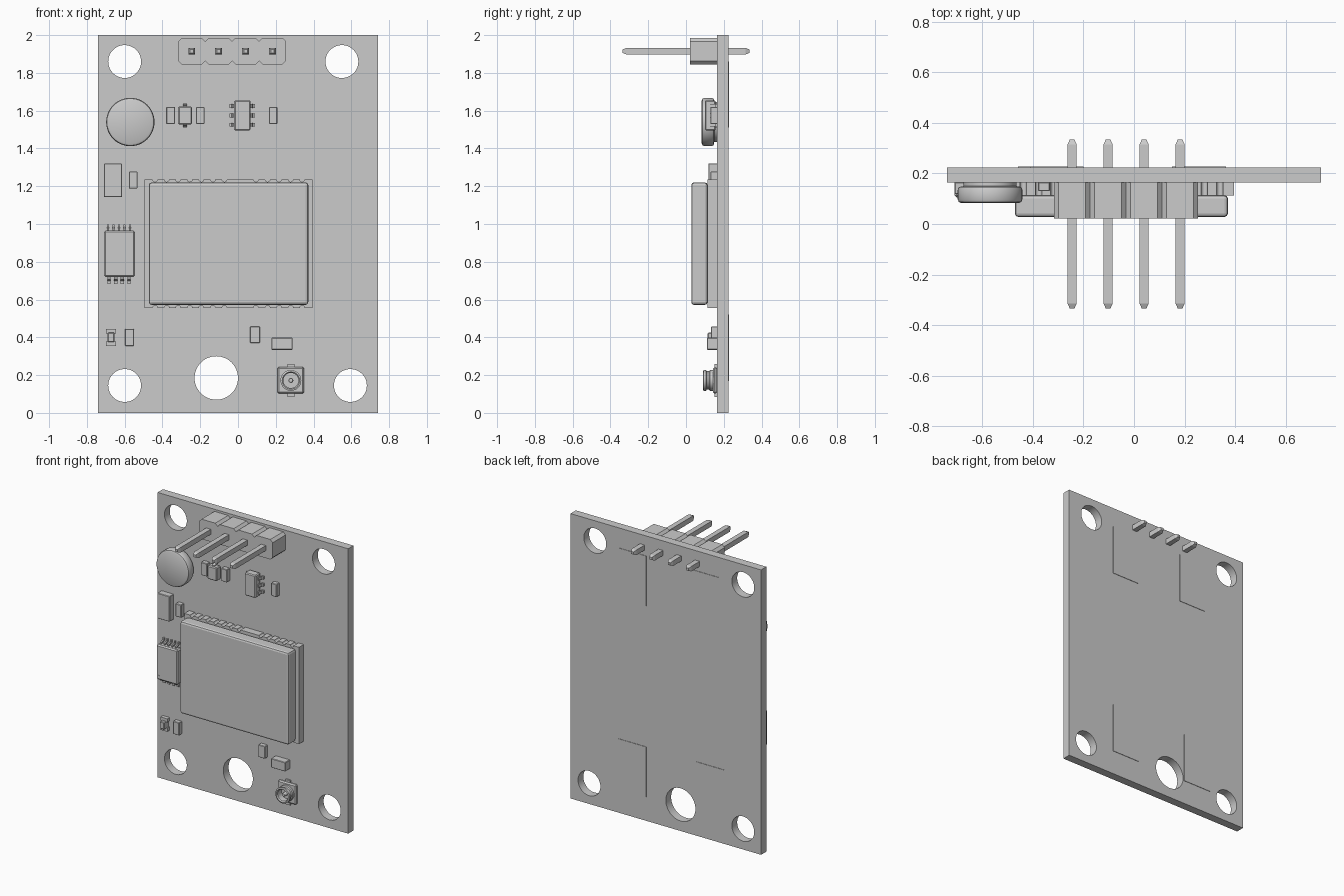
import bpy, bmesh, math
from mathutils import Vector

if "Cube" in bpy.data.objects:
    bpy.data.objects.remove(bpy.data.objects["Cube"])

FACE = 0.166   # front surface of the board (parts sink slightly into it)


def finish(name, bm, smooth=False, bevel=0, segments=1):
    bmesh.ops.remove_doubles(bm, verts=bm.verts, dist=1e-5)
    bmesh.ops.recalc_face_normals(bm, faces=bm.faces)
    me = bpy.data.meshes.new(name)
    bm.to_mesh(me)
    bm.free()
    ob = bpy.data.objects.new(name, me)
    bpy.context.collection.objects.link(ob)
    if bevel:
        mod = ob.modifiers.new("edges", 'BEVEL')
        mod.width, mod.segments = bevel, segments
    if smooth:
        bpy.ops.object.select_all(action='DESELECT')
        ob.select_set(True)
        bpy.context.view_layer.objects.active = ob
        bpy.ops.object.shade_smooth_by_angle(angle=math.radians(35))
    return ob


def add_prism(bm, pts, offset):
    """Extrude a closed 3D outline along an offset vector."""
    f = bm.faces.new([bm.verts.new(p) for p in pts])
    bm.faces.new([bm.verts.new(v.co.copy()) for v in f.verts][::-1])
    geo = bmesh.ops.extrude_face_region(bm, geom=[f])["geom"]
    bmesh.ops.translate(bm, vec=offset, verts=[g for g in geo if isinstance(g, bmesh.types.BMVert)])
    bm.faces.remove(f) if f.is_valid else None


def add_box(bm, x0, x1, y0, y1, z0, z1):
    add_prism(bm, [(x0, y0, z0), (x1, y0, z0), (x1, y0, z1), (x0, y0, z1)], Vector((0, y1 - y0, 0)))


def box(name, x0, x1, y0, y1, z0, z1, bevel=0, segments=1):
    bm = bmesh.new()
    add_box(bm, x0, x1, y0, y1, z0, z1)
    return finish(name, bm, bevel=bevel, segments=segments)


def circle(x, z, r, n=48):
    return [(x + r * math.cos(2 * math.pi * i / n), z + r * math.sin(2 * math.pi * i / n)) for i in range(n)]


def plate(name, loops, y0, y1):
    """Flat sheet in xz from an outline plus optional hole loops."""
    cu = bpy.data.curves.new(name, 'CURVE')
    cu.dimensions, cu.fill_mode, cu.extrude = '2D', 'BOTH', (y1 - y0) / 2
    for loop in loops:
        sp = cu.splines.new('POLY')
        sp.points.add(len(loop) - 1)
        for p, (x, z) in zip(sp.points, loop):
            p.co = (x, z, 0, 1)
        sp.use_cyclic_u = True
    tmp = bpy.data.objects.new(name + "_outline", cu)
    bpy.context.collection.objects.link(tmp)
    me = bpy.data.meshes.new_from_object(tmp.evaluated_get(bpy.context.evaluated_depsgraph_get()))
    bpy.data.objects.remove(tmp)
    bm = bmesh.new()
    bm.from_mesh(me)
    bpy.data.meshes.remove(me)
    for v in bm.verts:
        v.co = (v.co.x, (y0 + y1) / 2 - v.co.z, v.co.y)
    return finish(name, bm, smooth=True)


def lathe(name, cx, cz, profile, n=48):
    """Revolve (radius, y) points about an axis running along y."""
    bm = bmesh.new()
    rings = [[bm.verts.new((x, y, z)) for x, z in circle(cx, cz, max(r, 1e-7), n)] for r, y in profile]
    for a, b in zip(rings, rings[1:]):
        for i in range(n):
            j = (i + 1) % n
            bm.faces.new((a[i], a[j], b[j], b[i]))
    bmesh.ops.dissolve_degenerate(bm, dist=1e-6, edges=bm.edges)
    return finish(name, bm, smooth=True)


def leads(name, spots, direction, width, reach):
    """Row of bent chip leads; spots are (x, z) where they leave the body."""
    d = Vector(direction)
    side = Vector((abs(d.z), 0, abs(d.x))) * width
    prof = [(-.2, .125), (.3, .125), (.6, .153), (1, .153), (1, FACE), (.4, FACE), (.15, .137), (-.2, .137)]
    bm = bmesh.new()
    for x, z in spots:
        add_prism(bm, [Vector((x, y, z)) + d * reach * t - side / 2 for t, y in prof], side)
    return finish(name, bm)


# Circuit board with mounting holes
holes = [(-.6, 1.86, .087), (.55, 1.86, .087), (-.6, .145, .087), (.595, .145, .087), (-.115, .185, .115)]
plate("circuit_board", [[(-.74, 0), (.74, 0), (.74, 2), (-.74, 2)]] + [circle(*h) for h in holes], .165, .224)

# Thin adhesive pads on the back
for i, (x0, x1, z0) in enumerate([(.15, .365, 1.51), (-.41, -.2, 1.51), (.15, .365, .17), (-.46, -.24, .17)]):
    box(f"back_pad_{i}", x0, x1, .222, .227, z0, z0 + .35)

# Radio module: substrate with edge notches, then metal shield
pitch, first = .0612, -.439
xs = [first + i * pitch for i in range(7)] + [.34 - i * pitch for i in range(4, -1, -1)]


def notched(z, inward):
    pts = []
    for x in xs:
        pts += [(x - .013 * math.cos(a), z + inward * .013 * math.sin(a))
                for a in [math.pi * k / 6 for k in range(7)]]
    return pts


outline = [(-.495, .556)] + notched(.556, 1) + [(.395, .556), (.395, 1.236)] + notched(1.236, -1)[::-1] + [(-.495, 1.236)]
plate("module_substrate", [outline], .113, FACE)
box("module_shield", -.472, .372, .028, .114, .572, 1.22, bevel=.014, segments=2)

# Pin header: four chamfered blocks and tapered square pins
hw, c, zc = .0713, .018, 1.915
bm = bmesh.new()
pins = bmesh.new()
for i in range(4):
    x = -.245 + i * .1425
    a, b = hw - c, .07
    pts = [(-a, -b), (a, -b), (hw, c - b), (hw, b - c), (a, b), (-a, b), (-hw, b - c), (-hw, c - b)]
    add_prism(bm, [(x + u, .022, zc + v) for u, v in pts], Vector((0, FACE - .022, 0)))
    rings = []
    for y, s in [(-.335, .009), (-.315, .018), (.315, .018), (.335, .009)]:
        rings.append([pins.verts.new((x + u * s, y, zc + v * s)) for u, v in [(-1, -1), (1, -1), (1, 1), (-1, 1)]])
    for p, q in zip(rings, rings[1:]):
        for k in range(4):
            pins.faces.new((p[k], p[(k + 1) % 4], q[(k + 1) % 4], q[k]))
    pins.faces.new(rings[0])
    pins.faces.new(rings[-1])
finish("header_block", bm)
finish("header_pins", pins)

# Coin cell
lathe("coin_cell", -.57, 1.54, [(0, .083), (.114, .083), (.124, .088), (.128, .097), (.128, .135), (.123, .146),
                                (.105, .15), (.105, FACE), (0, FACE)])

# Antenna socket: base, ring and centre pin
box("socket_base", .208, .35, .143, FACE, .102, .243, bevel=.008)
for z0, z1 in [(.085, .11), (.238, .258)]:
    box("socket_tab", .262, .298, .152, FACE, z0, z1)
lathe("socket_ring", .28, .172, [(0, .14), (.04, .14), (.04, .097), (.046, .09), (.055, .093), (.055, .105),
                                 (.049, .11), (.049, .122), (.055, .127), (.055, .15), (0, .15)], 32)
lathe("socket_pin", .28, .172, [(0, .102), (.01, .102), (.013, .108), (.013, .145), (0, .145)], 16)

# Memory chip with fine leads above and wider leads below
box("memory_chip", -.71, -.545, .105, .157, .72, .965, bevel=.008)
leads("memory_leads_top", [(-.688 + i * .029, .965) for i in range(5)], (0, 0, 1), .009, .032)
leads("memory_leads_bottom", [(-.683 + i * .0353, .72) for i in range(4)], (0, 0, -1), .018, .037)
lathe("memory_dot", -.69, .745, [(0, .104), (.008, .104), (.008, .108), (0, .108)], 16)

# Regulator with three leads per side
box("regulator", -.02, .066, .1, .157, 1.495, 1.655, bevel=.006)
for s, x in [(-1, -.02), (1, .066)]:
    leads("regulator_leads", [(x, z) for z in (1.525, 1.575, 1.625)], (s, 0, 0), .02, .024)

# Small diode with end leads
box("diode", -.317, -.243, .11, .157, 1.527, 1.622, bevel=.006)
leads("diode_lead_top", [(-.28, 1.622)], (0, 0, 1), .022, .016)
leads("diode_lead_bottom", [(-.28, 1.527)], (0, 0, -1), .022, .016)

# Indicator light: raised lens between two end caps
box("light_lens", -.69, -.654, .115, FACE, .374, .426, bevel=.005)
for z in (.355, .421):
    box("light_cap", -.698, -.646, .138, FACE, z, z + .024)

# Plain chip resistors and capacitors: x0, x1, z0, z1, front y
chips = [(-.38, -.333, 1.53, 1.62, .13), (-.222, -.178, 1.53, 1.62, .13), (.165, .208, 1.53, 1.62, .13),
         (-.71, -.614, 1.142, 1.32, .118), (-.577, -.533, 1.187, 1.277, .13),
         (-.598, -.55, .355, .445, .132), (.064, .116, .37, .457, .132), (.177, .288, .334, .398, .112)]
for i, (x0, x1, z0, z1, y) in enumerate(chips):
    box(f"passive_{i}", x0, x1, y, FACE, z0, z1, bevel=.003)
